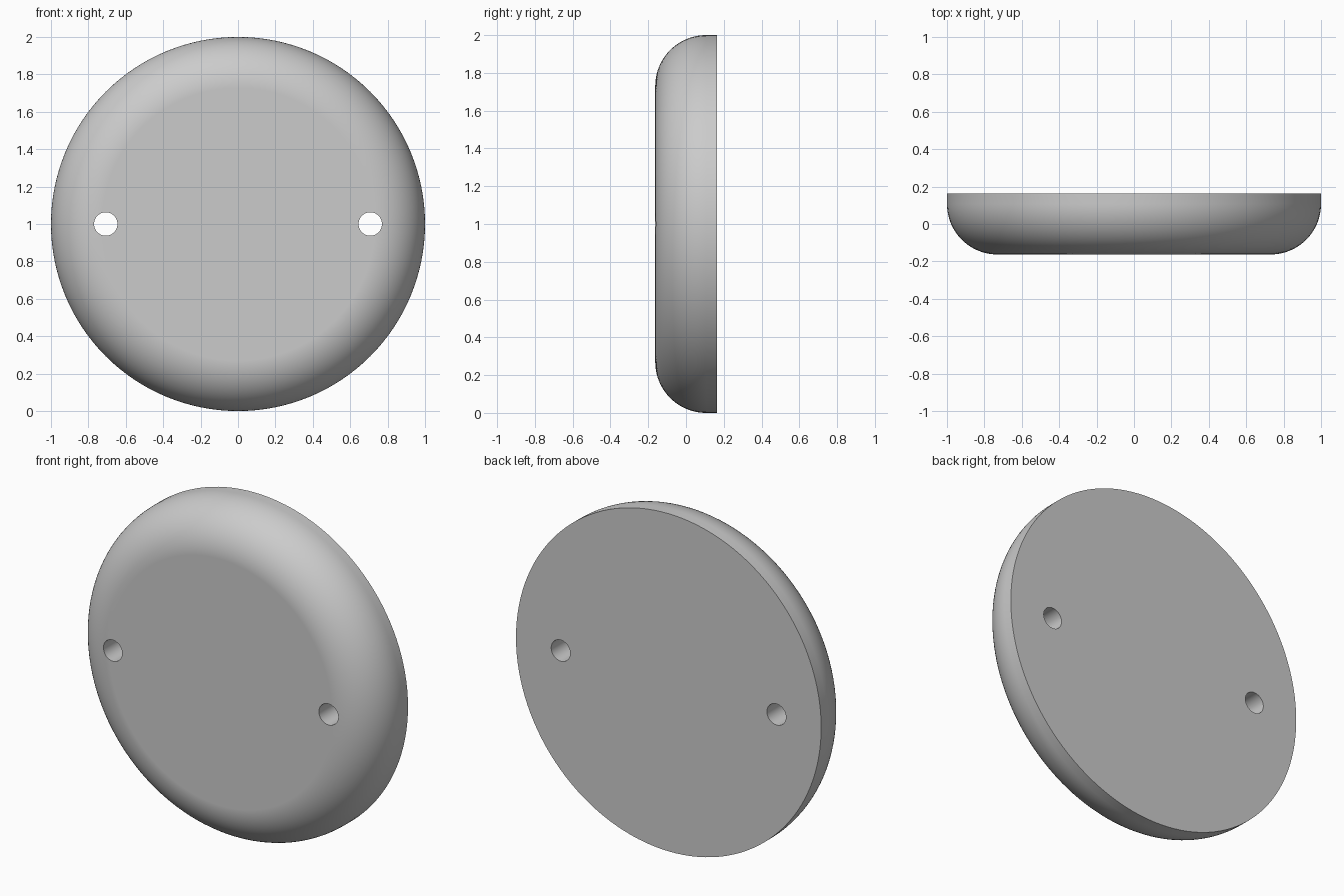
import bpy
import bmesh
from math import cos, sin, pi, radians
from mathutils import Matrix, Vector

RADIUS, HALF_DEPTH, FILLET = 1.0, 0.163, 0.27
HOLE_X, HOLE_RADIUS = 0.707, 0.0625
SEGMENTS, FILLET_STEPS = 128, 20

cube = bpy.data.objects.get("Cube")
if cube:
    bpy.data.objects.remove(cube, do_unlink=True)

grey = bpy.data.materials.new("light grey")
grey.use_nodes = True
colour = (0.6, 0.6, 0.6, 1)
grey.diffuse_color = colour
grey.node_tree.nodes["Principled BSDF"].inputs["Base Color"].default_value = colour


def add_object(name, bm):
    bmesh.ops.recalc_face_normals(bm, faces=bm.faces)
    mesh = bpy.data.meshes.new(name)
    bm.to_mesh(mesh)
    bm.free()
    obj = bpy.data.objects.new(name, mesh)
    bpy.context.collection.objects.link(obj)
    mesh.materials.append(grey)
    return obj


# Disc: rounded front rim and square back rim, turned about the y axis
bm = bmesh.new()
profile = [(RADIUS, HALF_DEPTH)]
for i in range(FILLET_STEPS + 1):
    a = i / FILLET_STEPS * pi / 2
    profile.append((RADIUS - FILLET + FILLET * cos(a),
                    FILLET - HALF_DEPTH - FILLET * sin(a)))
rings = []
for r, y in profile:
    rings.append([bm.verts.new((r * cos(t), y, RADIUS + r * sin(t)))
                  for t in (2 * pi * k / SEGMENTS for k in range(SEGMENTS))])
for lower, upper in zip(rings, rings[1:]):
    for k in range(SEGMENTS):
        n = (k + 1) % SEGMENTS
        bm.faces.new((lower[k], lower[n], upper[n], upper[k]))
bm.faces.new(rings[0])
bm.faces.new(rings[-1])
disc = add_object("disc", bm)

# Two through holes, mirrored left and right
bm = bmesh.new()
for side in (-1, 1):
    place = Matrix.Translation(Vector((side * HOLE_X, 0, RADIUS))) @ Matrix.Rotation(pi / 2, 4, 'X')
    bmesh.ops.create_cone(bm, cap_ends=True, segments=48, radius1=HOLE_RADIUS,
                          radius2=HOLE_RADIUS, depth=1, matrix=place)
cutter = add_object("hole_cutter", bm)
cutter.hide_render = True

cut = disc.modifiers.new("holes", 'BOOLEAN')
cut.operation = 'DIFFERENCE'
cut.solver = 'EXACT'
cut.object = cutter
bpy.ops.object.select_all(action='DESELECT')
disc.select_set(True)
bpy.context.view_layer.objects.active = disc
bpy.ops.object.modifier_apply(modifier=cut.name)
bpy.data.objects.remove(cutter, do_unlink=True)

# Smooth rim with flat front and crisp back and hole edges
bpy.ops.object.shade_smooth_by_angle(angle=radians(30))
weighted = disc.modifiers.new("clean shading", 'WEIGHTED_NORMAL')
weighted.keep_sharp = True
